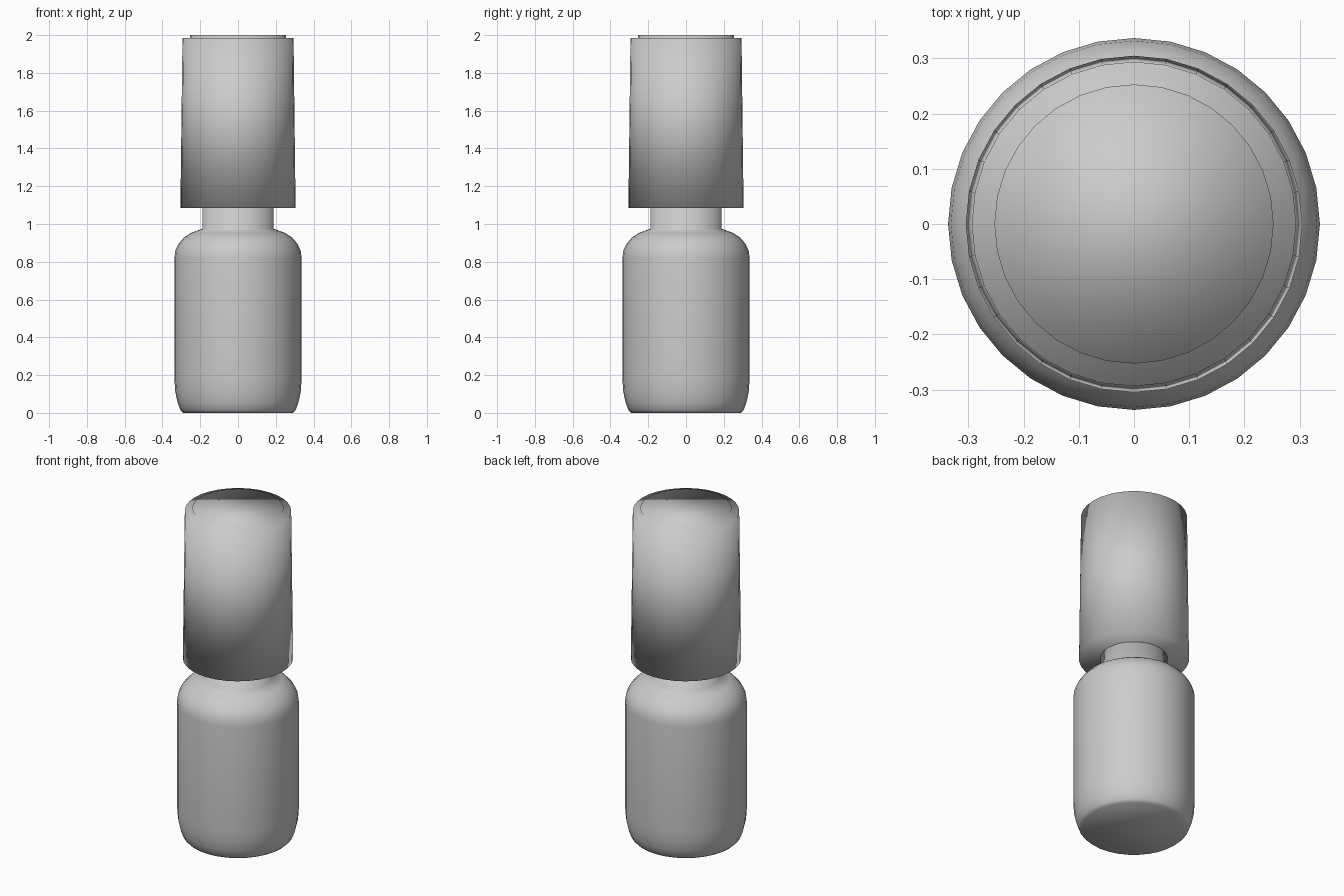
import bpy, bmesh, math

cube = bpy.data.objects.get("Cube")
if cube:
    bpy.data.objects.remove(cube, do_unlink=True)

SIDES = 32

# One plain grey for the whole bottle
grey = bpy.data.materials.new("plain_grey")
grey.use_nodes = True
GREY = (0.6, 0.6, 0.6, 1)
grey.diffuse_color = GREY
grey.node_tree.nodes["Principled BSDF"].inputs["Base Color"].default_value = GREY


def lathe(name, profile):
    """Turn a (radius, height) profile, bottom to top, into a closed smooth solid."""
    bm = bmesh.new()
    rings = []
    for r, z in profile:
        angles = [2 * math.pi * i / SIDES for i in range(SIDES)]
        rings.append([bm.verts.new((r * math.cos(a), r * math.sin(a), z)) for a in angles])
    for low, high in zip(rings, rings[1:]):
        for i in range(SIDES):
            j = (i + 1) % SIDES
            bm.faces.new((low[i], low[j], high[j], high[i]))
    bm.faces.new(rings[0][::-1])
    bm.faces.new(rings[-1])
    for face in bm.faces:
        face.smooth = True
    mesh = bpy.data.meshes.new(name)
    bm.to_mesh(mesh)
    bm.free()
    mesh.materials.append(grey)
    obj = bpy.data.objects.new(name, mesh)
    bpy.context.collection.objects.link(obj)
    return obj


# Glass body with rounded base and shoulders, running up into the neck
lathe("bottle_body", [
    (0.29, 0.0), (0.305, 0.015), (0.32, 0.055), (0.332, 0.11), (0.337, 0.18),
    (0.337, 0.82), (0.332, 0.86), (0.315, 0.895), (0.285, 0.93),
    (0.245, 0.955), (0.187, 0.975), (0.187, 1.10),
])

# Tall tapered cap with a thin raised disc on top
lathe("cap", [
    (0.305, 1.085), (0.294, 1.985), (0.253, 1.985), (0.253, 2.0),
])
